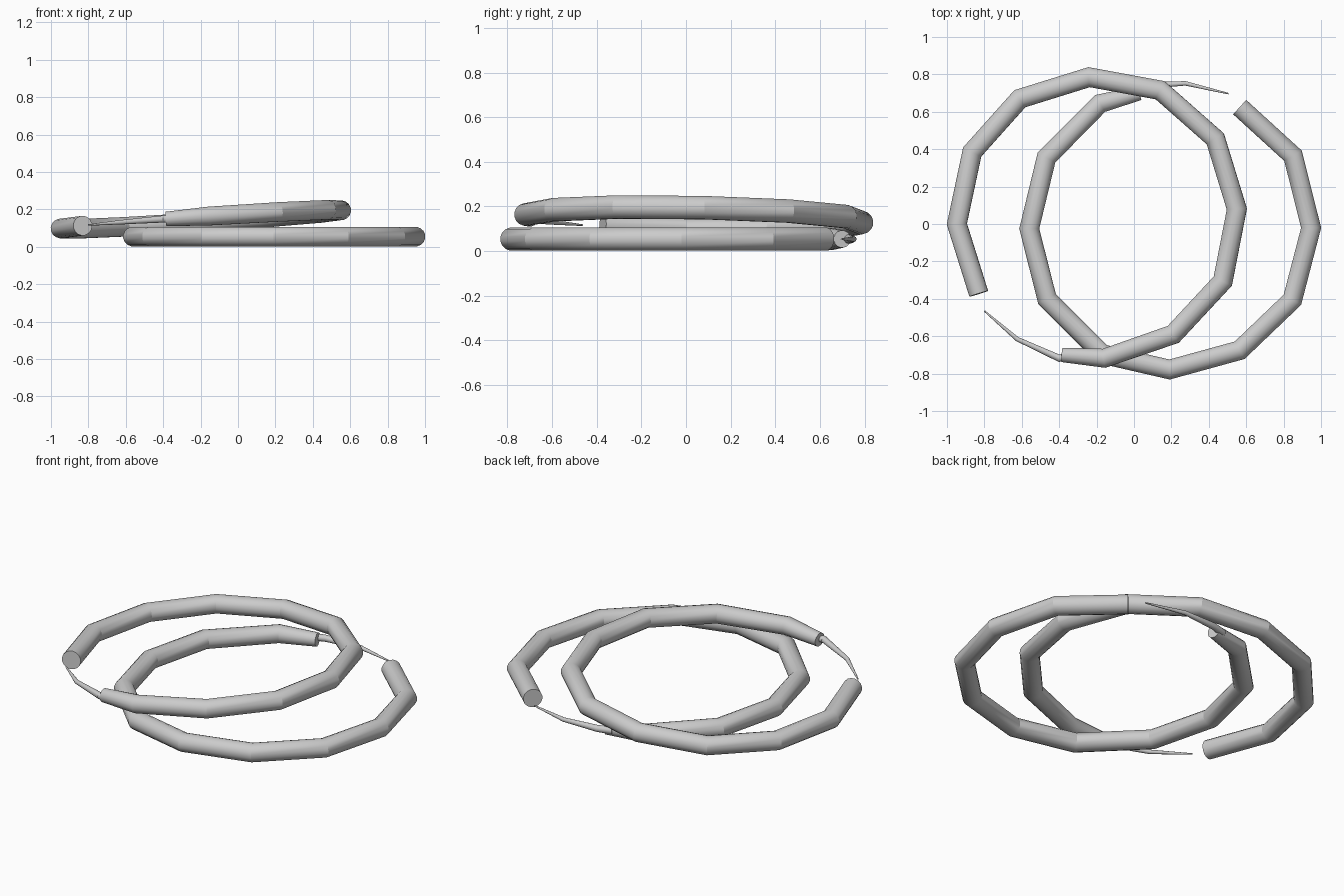
import bpy, bmesh, math
from mathutils import Vector

if "Cube" in bpy.data.objects:
    bpy.data.objects.remove(bpy.data.objects["Cube"])

SIDES = 16
Z = Vector((0, 0, 1))


def sweep(name, pts, radii, up):
    """Round tube through pts with mitred corners and capped ends."""
    bm = bmesh.new()
    rings = []
    n = len(pts)
    for i, p in enumerate(pts):
        a = (pts[i] - pts[i - 1]).normalized() if i else (pts[1] - pts[0]).normalized()
        b = (pts[i + 1] - p).normalized() if i < n - 1 else a
        side = (a + b).normalized().cross(up).normalized()
        stretch = 1 / math.cos(a.angle(b, 0) / 2)
        ring = []
        for k in range(SIDES):
            t = 2 * math.pi * (k + 0.5) / SIDES
            off = side * math.cos(t) * stretch + up * math.sin(t)
            ring.append(bm.verts.new(p + off * radii[i]))
        rings.append(ring)
    for r, s in zip(rings, rings[1:]):
        for k in range(SIDES):
            j = (k + 1) % SIDES
            bm.faces.new((r[k], r[j], s[j], s[k]))
    bm.faces.new(rings[0])
    bm.faces.new(rings[-1])
    bmesh.ops.recalc_face_normals(bm, faces=bm.faces)
    me = bpy.data.meshes.new(name)
    bm.to_mesh(me)
    bm.free()
    ob = bpy.data.objects.new(name, me)
    bpy.context.collection.objects.link(ob)
    bpy.ops.object.select_all(action='DESELECT')
    ob.select_set(True)
    bpy.context.view_layer.objects.active = ob
    bpy.ops.object.shade_smooth_by_angle(angle=math.radians(25))


def hoop(name, tube, wire, plane):
    """Thick open hoop plus the thin tapering pin that closes it."""
    c, sx, sy = plane
    up = Vector((-sx, -sy, 1)).normalized()
    lift = lambda q: Vector((q[0], q[1], c + sx * q[0] + sy * q[1]))
    tp = [lift(q) for q in tube]
    sweep(name + "_tube", tp, [0.053] * (len(tp) - 2) + [0.051, 0.039], up)
    sweep(name + "_pin", [lift(q) for q in wire], [0.021, 0.019, 0.012, 0.004], up)


# Lower hoop, lying flat
hoop("lower_hoop",
     [(.565, .625), (.85, .365), (.947, -.02), (.847, -.405), (.565, -.675),
      (.19, -.778), (-.17, -.695), (-.465, -.40), (-.56, -.025), (-.468, .355),
      (-.18, .645), (.03, .70)],
     [(-.02, .715), (.06, .74), (.275, .752), (.505, .697)],
     (.054, 0, 0))

# Upper hoop, leaning on the lower one
hoop("upper_hoop",
     [(-.83, -.373), (-.947, .0), (-.865, .385), (-.61, .67), (-.24, .785),
      (.14, .715), (.435, .455), (.55, .08), (.475, -.305), (.21, -.59),
      (-.16, -.718), (-.385, -.70)],
     [(-.33, -.70), (-.40, -.718), (-.625, -.615), (-.80, -.465)],
     (.16, .066, -.02))
